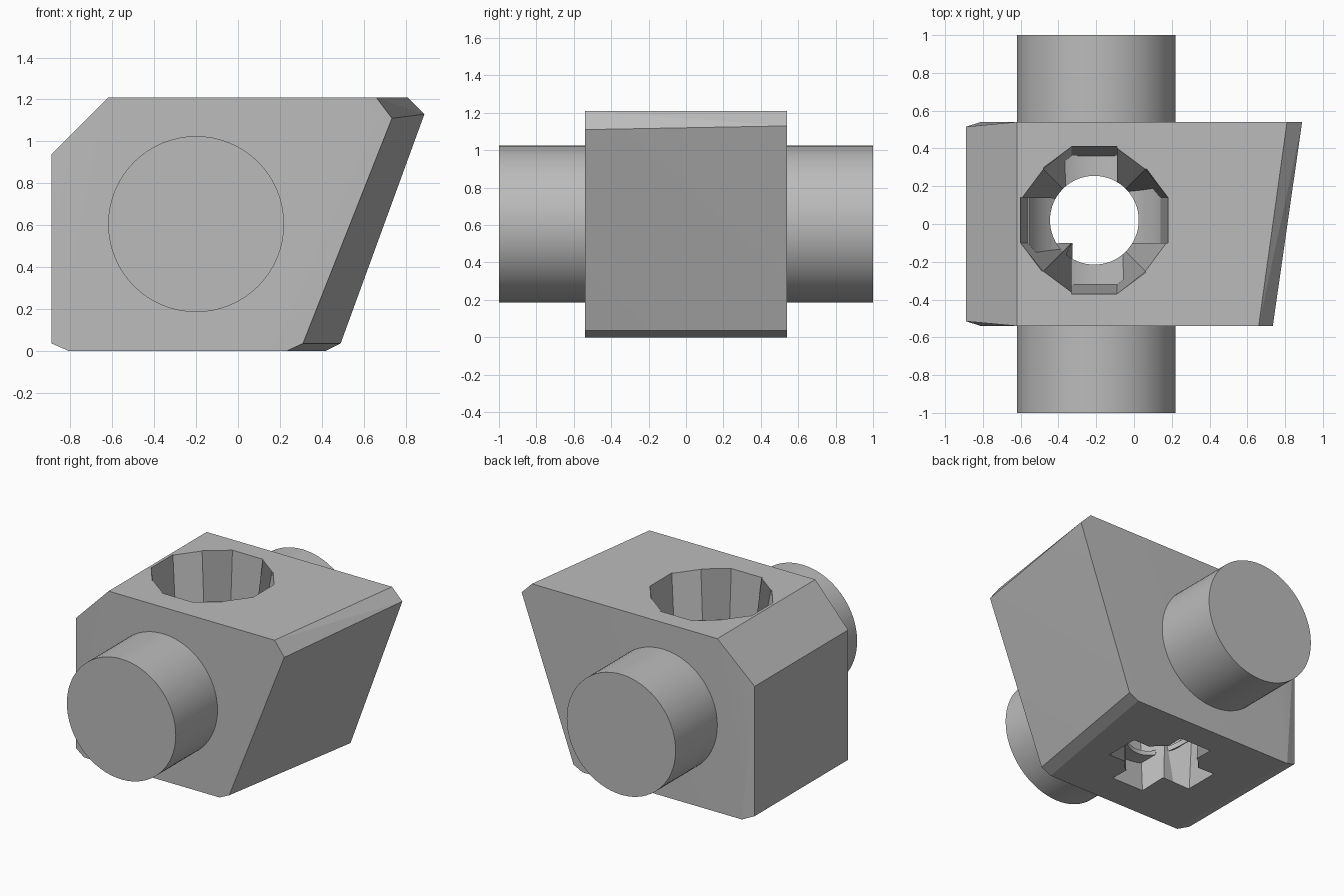
import bpy, bmesh, math
from mathutils import Matrix, Vector

cube = bpy.data.objects.get("Cube")
if cube:
    bpy.data.objects.remove(cube, do_unlink=True)

# One plain material
metal = bpy.data.materials.new("light grey")
metal.use_nodes = True
GREY = (0.5, 0.5, 0.5, 1)
metal.diffuse_color = GREY
metal.node_tree.nodes["Principled BSDF"].inputs["Base Color"].default_value = GREY

PIN_X, PIN_Z, PIN_R = -0.2, 0.605, 0.42
HOLE = Vector((-0.21, 0.02, 0))
TOP, HALF = 1.21, 0.54


def finish(bm, name):
    bmesh.ops.recalc_face_normals(bm, faces=bm.faces)
    mesh = bpy.data.meshes.new(name)
    bm.to_mesh(mesh)
    bm.free()
    mesh.materials.append(metal)
    obj = bpy.data.objects.new(name, mesh)
    bpy.context.collection.objects.link(obj)
    return obj


def activate(obj):
    bpy.ops.object.select_all(action="DESELECT")
    obj.select_set(True)
    bpy.context.view_layer.objects.active = obj


def loft(name, rings):
    """Solid through matching closed rings, capped at both ends."""
    bm = bmesh.new()
    loops = [[bm.verts.new(p) for p in ring] for ring in rings]
    n = len(loops[0])
    for a, b in zip(loops, loops[1:]):
        for i in range(n):
            j = (i + 1) % n
            bm.faces.new((a[i], a[j], b[j], b[i]))
    bm.faces.new(loops[0])
    bm.faces.new(loops[-1])
    return finish(bm, name)


def cylinder(name, radius, depth, matrix):
    bm = bmesh.new()
    bmesh.ops.create_cone(bm, cap_ends=True, segments=64, radius1=radius,
                          radius2=radius, depth=depth, matrix=matrix)
    return finish(bm, name)


def cut(obj, cutter):
    activate(obj)
    mod = obj.modifiers.new("cut", "BOOLEAN")
    mod.operation, mod.solver, mod.object = "DIFFERENCE", "EXACT", cutter
    bpy.ops.object.modifier_apply(modifier=mod.name)


def smooth(obj):
    activate(obj)
    bpy.ops.object.shade_smooth_by_angle(angle=math.radians(30))


# Body: chamfered block with a slanted, skewed end
left_side = [(-0.81, 0), (-0.62, TOP)]
left_edge = [(-0.89, 0.035), (-0.89, 0.94)]
front_end = [(0.235, 0), (0.31, 0.035), (0.735, 1.11), (0.66, TOP)]
back_end = [(0.42, 0), (0.49, 0.035), (0.89, 1.13), (0.81, TOP)]
bm = bmesh.new()
for side, end in ((-1, front_end), (1, back_end)):
    for x, z in left_side + end:
        bm.verts.new((x, side * HALF, z))
    for x, z in left_edge:
        bm.verts.new((x, side * 0.515, z))
bmesh.ops.convex_hull(bm, input=bm.verts)
bmesh.ops.dissolve_limit(bm, angle_limit=0.01, verts=bm.verts, edges=bm.edges)
body = finish(bm, "body")


# Socket: twelve-sided mouth narrowing to a cross at the underside
def socket_ring(z):
    t = z / TOP
    arm, corner = 0.33 + 0.06 * t, 0.12 + 0.15 * t
    quarter = [(arm, -0.12), (arm, 0.12), (corner, corner)]
    return [HOLE + Matrix.Rotation(k * math.pi / 2, 3, "Z") @ Vector((x, y, z))
            for k in range(4) for x, y in quarter]


socket_cutter = loft("socket_cutter", [socket_ring(-0.05), socket_ring(TOP + 0.05)])
bore_cutter = cylinder("bore_cutter", 0.235, 4, Matrix.Translation(HOLE))

# Saddle: curved floor across the socket, pierced by the bore
arc = [math.radians(205 + 130 * i / 24) for i in range(25)]
section = [(PIN_R, a) for a in arc] + [(PIN_R - 0.03, a) for a in reversed(arc)]
saddle = loft("saddle_floor", [
    [(PIN_X + r * math.cos(a), y, PIN_Z + r * math.sin(a)) for r, a in section]
    for y in (-0.48, 0.48)])

cut(body, socket_cutter)
cut(body, bore_cutter)
cut(saddle, bore_cutter)
for cutter in (socket_cutter, bore_cutter):
    bpy.data.objects.remove(cutter, do_unlink=True)
smooth(saddle)
activate(body)
bpy.ops.object.shade_smooth_by_angle(angle=math.radians(8))

# Round pins on the front and back
for name, side in (("front_pin", -1), ("back_pin", 1)):
    place = (Matrix.Translation((PIN_X, side * 0.765, PIN_Z))
             @ Matrix.Rotation(math.pi / 2, 4, "X"))
    smooth(cylinder(name, PIN_R, 0.47, place))
